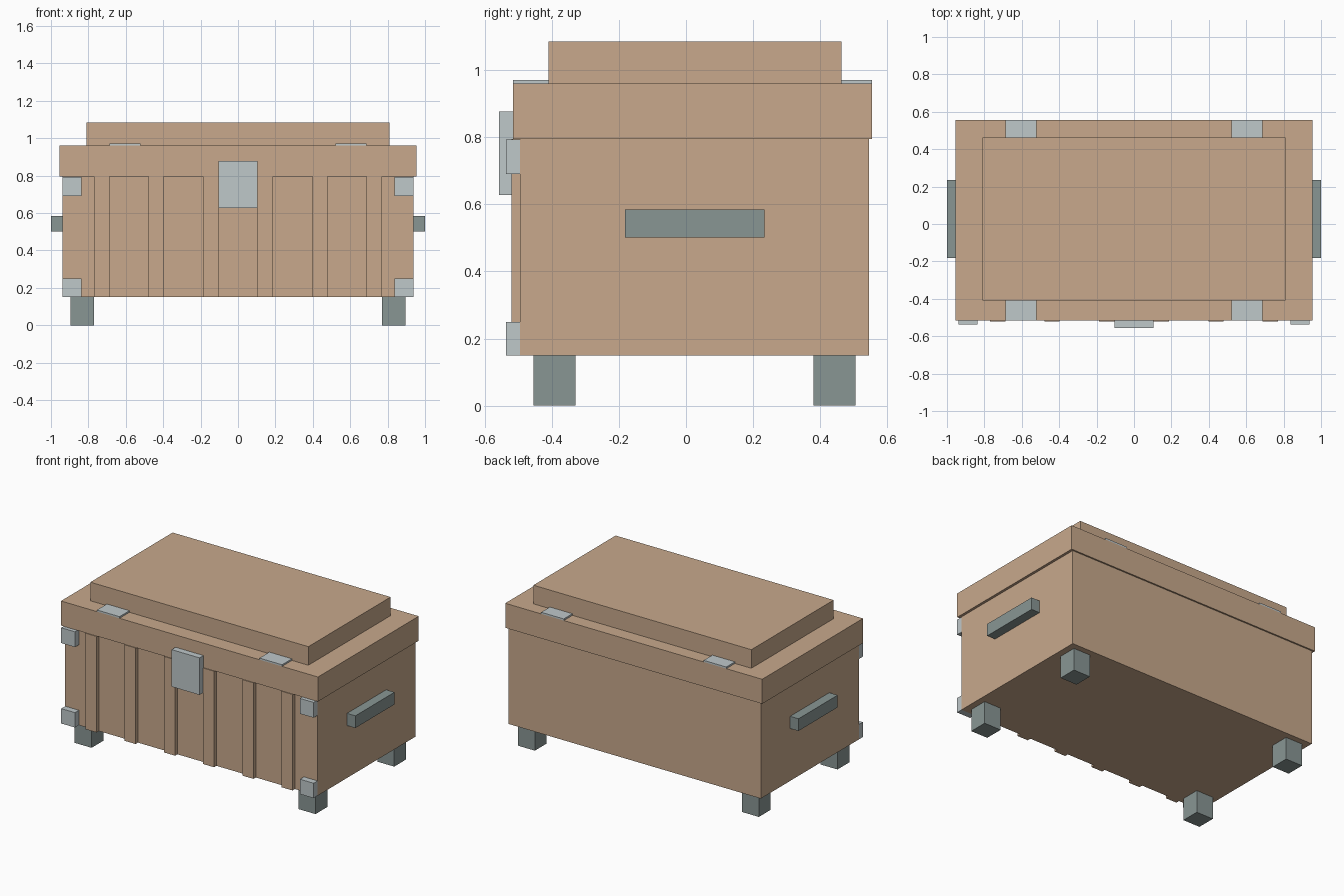
import bpy
import bmesh

if "Cube" in bpy.data.objects:
    bpy.data.objects.remove(bpy.data.objects["Cube"])


def material(name, rgb):
    """Flat colour given as 0-255 sRGB, stored as linear."""
    lin = [((c / 255 + 0.055) / 1.055) ** 2.4 for c in rgb]
    m = bpy.data.materials.new(name)
    m.diffuse_color = (*lin, 1.0)
    m.use_nodes = True
    m.node_tree.nodes["Principled BSDF"].inputs["Base Color"].default_value = m.diffuse_color
    return m


WOOD = material("tan wood", (200, 169, 140))
LIGHT = material("light metal", (191, 200, 202))
DARK = material("dark metal", (137, 150, 148))


def box(name, x, y, z, mat):
    """Box from (min, max) ranges along each axis."""
    bm = bmesh.new()
    bmesh.ops.create_cube(bm, size=1.0)
    for v in bm.verts:
        v.co = [r[0] if c < 0 else r[1] for c, r in zip(v.co, (x, y, z))]
    mesh = bpy.data.meshes.new(name)
    bm.to_mesh(mesh)
    bm.free()
    mesh.materials.append(mat)
    obj = bpy.data.objects.new(name, mesh)
    bpy.context.collection.objects.link(obj)
    return obj


def pair(name, x, y, z, mat):
    """The same box on the right and mirrored on the left."""
    box(name + "_right", x, y, z, mat)
    box(name + "_left", (-x[1], -x[0]), y, z, mat)


# Chest body and two-step lid
box("body", (-0.938, 0.938), (-0.495, 0.545), (0.15, 0.795), WOOD)
box("lid", (-0.955, 0.955), (-0.515, 0.555), (0.795, 0.96), WOOD)
box("lid_top", (-0.81, 0.81), (-0.41, 0.463), (0.96, 1.085), WOOD)

# Raised vertical slats on the front
for i, cx in enumerate((0.145, 0.438, 0.728)):
    pair(f"front_slat_{i + 1}", (cx - 0.041, cx + 0.041), (-0.52, -0.495),
         (0.15, 0.795), WOOD)

# Feet
for label, y in (("front", (-0.455, -0.33)), ("back", (0.38, 0.505))):
    pair(f"{label}_foot", (0.77, 0.895), y, (0.0, 0.15), DARK)

# Side handles
pair("side_handle", (0.938, 1.0), (-0.182, 0.234), (0.502, 0.584), DARK)

# Corner brackets on the front
for label, z in (("lower", (0.15, 0.25)), ("upper", (0.69, 0.793))):
    pair(f"{label}_bracket", (0.836, 0.938), (-0.537, -0.495), z, LIGHT)

# Latch plate
box("latch", (-0.104, 0.104), (-0.557, -0.515), (0.628, 0.877), LIGHT)

# Metal straps on the lid rim, in front of and behind the raised top
for label, y in (("front", (-0.515, -0.41)), ("back", (0.463, 0.555))):
    pair(f"{label}_strap", (0.52, 0.688), y, (0.96, 0.971), LIGHT)
